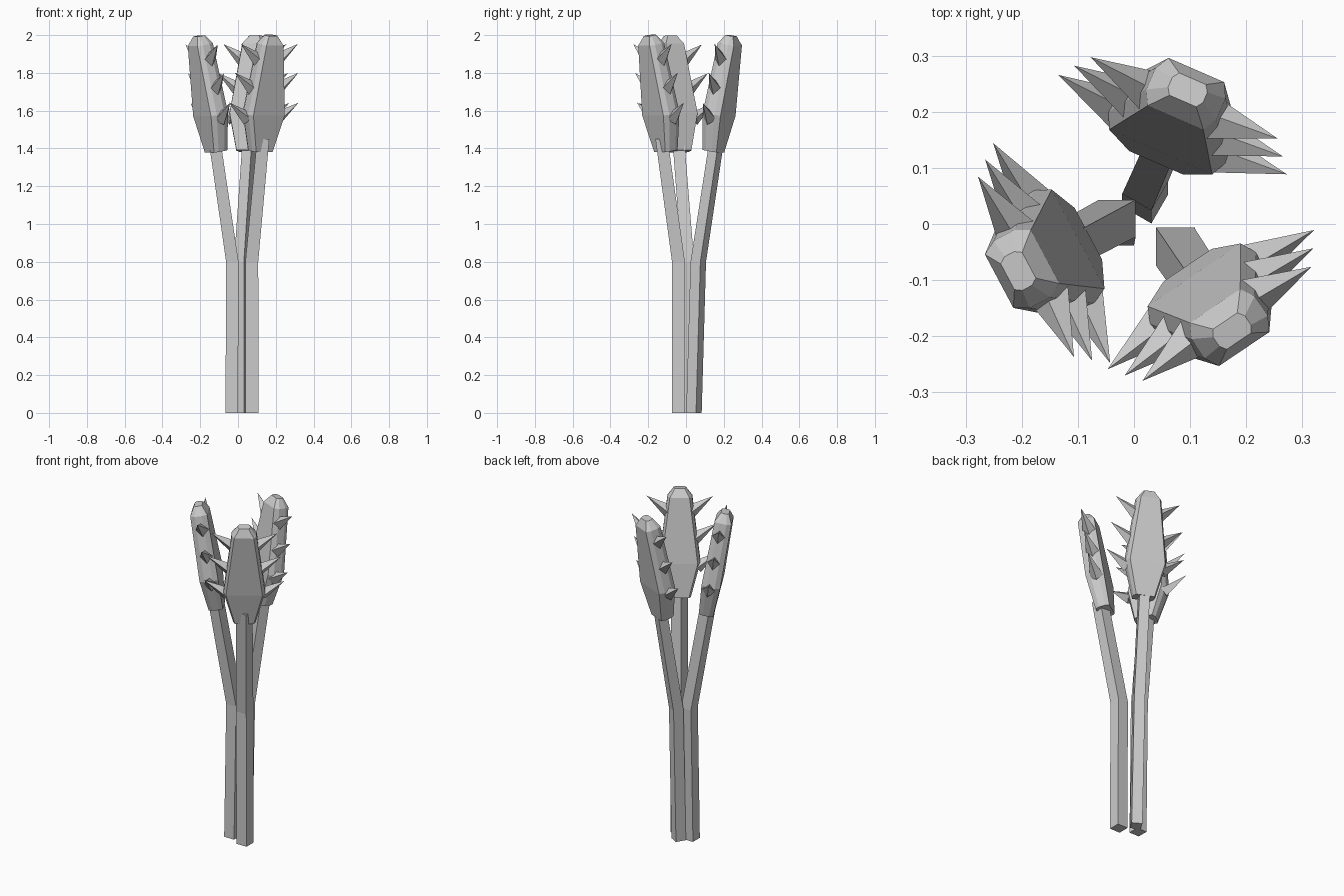
import bpy, bmesh, math
from mathutils import Matrix, Vector

if "Cube" in bpy.data.objects:
    bpy.data.objects.remove(bpy.data.objects["Cube"])

TILT = math.atan(0.167)


def finish(bm, name):
    bmesh.ops.recalc_face_normals(bm, faces=bm.faces)
    me = bpy.data.meshes.new(name)
    bm.to_mesh(me)
    bm.free()
    ob = bpy.data.objects.new(name, me)
    bpy.context.collection.objects.link(ob)
    return ob


def loft(name, rings):
    bm = bmesh.new()
    loops = [[bm.verts.new(p) for p in ring] for ring in rings]
    n = len(loops[0])
    for a, b in zip(loops, loops[1:]):
        for i in range(n):
            j = (i + 1) % n
            bm.faces.new((a[i], a[j], b[j], b[i]))
    bm.faces.new(loops[0][::-1])
    bm.faces.new(loops[-1])
    return finish(bm, name)


def square(c, z, rot, half):
    r = half * math.sqrt(2)
    return [(c[0] + r * math.cos(rot + math.pi / 4 + k * math.pi / 2),
             c[1] + r * math.sin(rot + math.pi / 4 + k * math.pi / 2), z) for k in range(4)]


def head_ring(z, w, t, bulge):
    # flat inner and outer faces, rounded sides
    e = w + bulge
    return [(t, -w, z), (t, w, z), (t * .45, e, z), (-t * .45, e, z),
            (-t, w, z), (-t, -w, z), (-t * .45, -e, z), (t * .45, -e, z)]


def spike(name, base, tip, radius, parent_matrix):
    d = Vector(tip) - Vector(base)
    bm = bmesh.new()
    m = (Matrix.Translation((Vector(base) + Vector(tip)) / 2)
         @ d.to_track_quat('Z', 'Y').to_matrix().to_4x4())
    bmesh.ops.create_cone(bm, cap_ends=True, segments=4, radius1=radius,
                          radius2=0, depth=d.length, matrix=m)
    finish(bm, name).matrix_world = parent_matrix


# base centre, bend centre, lean direction, section rotation, half width, head offset
stalks = [
    ((.02, .042), (.02, .065), 66.5, -30, .030, -.010),
    ((-.033, -.005), (-.030, .010), 208, 0, .033, 0),
    ((.075, -.04), (.073, -.04), 304, 0, .034, -.018),
]

for i, (base, bend, ang, rot, half, off) in enumerate(stalks, 1):
    a, rot = math.radians(ang), math.radians(rot)
    # bent stalk
    top = (bend[0] + .108 * math.cos(a), bend[1] + .108 * math.sin(a))
    loft(f"stalk_{i}", [square(base, 0, rot, half), square(bend, .8, rot, half),
                        square(top, 1.45, rot, half * .95)])

    # flattened seed head
    M = (Matrix.Translation((bend[0], bend[1], .8)) @ Matrix.Rotation(a, 4, 'Z')
         @ Matrix.Rotation(TILT, 4, 'Y') @ Matrix.Translation((off, 0, 0)))
    head = loft(f"head_{i}", [
        head_ring(.592, .052, .040, .010),
        head_ring(.790, .100, .052, .014),
        head_ring(1.165, .054, .047, .014),
        head_ring(1.212, .026, .022, .008)])
    head.matrix_world = M

    # three spikes down each side
    for s in (-1, 1):
        for k, (z, w, tip) in enumerate([(.765, .095, .222), (.925, .080, .203), (1.08, .062, .182)]):
            spike(f"spike_{i}_{k}_{'l' if s < 0 else 'r'}", (-.008, s * w, z),
                  (-.008, s * tip, z + .085), .038, M)
